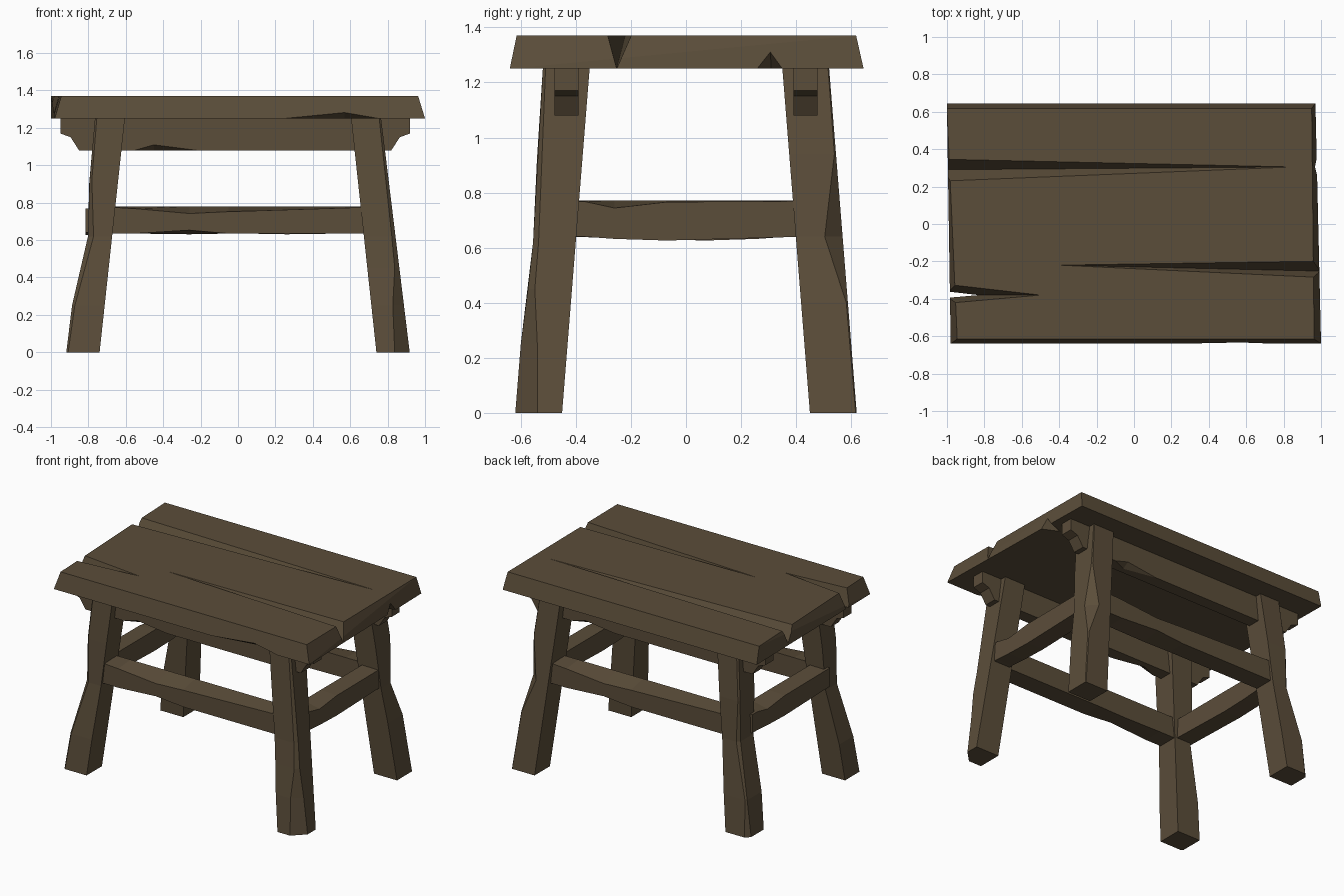
import bpy, bmesh

if "Cube" in bpy.data.objects:
    bpy.data.objects.remove(bpy.data.objects["Cube"])

wood = bpy.data.materials.new("dark brown wood")
wood.diffuse_color = (0.105, 0.075, 0.042, 1)
wood.use_nodes = True
wood.node_tree.nodes["Principled BSDF"].inputs["Base Color"].default_value = wood.diffuse_color


def finish(bm, name):
    bmesh.ops.recalc_face_normals(bm, faces=bm.faces)
    me = bpy.data.meshes.new(name)
    bm.to_mesh(me)
    bm.free()
    me.materials.append(wood)
    ob = bpy.data.objects.new(name, me)
    bpy.context.collection.objects.link(ob)
    return ob


def hulls(name, groups):
    """One mesh made of a convex solid per group of points."""
    bm = bmesh.new()
    for pts in groups:
        bmesh.ops.convex_hull(bm, input=[bm.verts.new(p) for p in pts])
    return finish(bm, name)


def loft(name, rings):
    """Skin between rings of equal length and cap both ends."""
    bm = bmesh.new()
    rows = [[bm.verts.new(p) for p in r] for r in rings]
    n = len(rows[0])
    for a, b in zip(rows, rows[1:]):
        for i in range(n):
            j = (i + 1) % n
            bm.faces.new((a[i], a[j], b[j], b[i]))
    bm.faces.new(rows[0])
    bm.faces.new(rows[-1])
    return finish(bm, name)


def carve(ob, groups):
    """Cut wedges out of an object, then drop the cutter."""
    cutter = hulls("cutter", groups)
    cutter.hide_render = True
    mod = ob.modifiers.new("carve", 'BOOLEAN')
    mod.operation = 'DIFFERENCE'
    mod.solver = 'EXACT'
    mod.object = cutter
    bpy.context.view_layer.objects.active = ob
    bpy.ops.object.modifier_apply(modifier=mod.name)
    bpy.data.objects.remove(cutter)


def crack(x, y0, y1, z, ym, zm, tip):
    """Tapering V wedge: open edge y0..y1 at z, bottom at ym, zm."""
    return [(x, y0, z), (x, y1, z), (x, ym, zm), tip]


def chip(x0, x1, xm, y, z, h, depth):
    """Long splinter broken from a lower edge; y is the outer face."""
    s = 1 if y > 0 else -1
    return [(x0, y + s * .003, z - .003), (x1, y + s * .003, z - .003),
            (xm, y + s * .006, z + h), (xm, y - s * depth, z - .003)]


# table top: slab with slanted edges, cracks and splinters
top = hulls("table_top", [[
    (-.98, -.64, 1.25), (1, -.64, 1.25), (.97, .645, 1.25), (-1, .645, 1.25),
    (-.945, -.615, 1.37), (.963, -.615, 1.37), (.95, .618, 1.37), (-1, .618, 1.37)]])
carve(top, [
    crack(-1.05, .225, .35, 1.376, .29, 1.26, (.85, .305, 1.37)),
    crack(1.05, -.29, -.195, 1.376, -.253, 1.245, (-.4, -.22, 1.37)),
    crack(-1.05, -.43, -.315, 1.376, -.38, 1.17, (-.5, -.38, 1.37)),
    crack(1.0, .245, .362, 1.245, .305, 1.33, (.86, .31, 1.245)),
    chip(.2, .78, .57, -.64, 1.25, .04, .06)])

# long rails under the top with stepped ends
for s, name in ((-1, "front_rail"), (1, "back_rail")):
    outline = [(-.95, 1.25), (-.95, 1.17), (-.895, 1.15), (-.85, 1.08),
               (.82, 1.08), (.865, 1.15), (.92, 1.17), (.92, 1.25)]
    rail = loft(name, [[(x, s * y, z) for x, z in outline] for y in (.39, .477)])
    carve(rail, [chip(-.57 * -s, -.18 * -s, -.45 * -s, s * .477, 1.08, .033, .05)])


# splayed legs: (height, outer x pinch, outer y pinch, corner wear)
def leg(name, sx, sy, wear):
    rings = []
    for z, px, py, c in wear:
        t = z / 1.25
        xi, xo = .74 - .135 * t, .918 - .153 * t - px
        yi, yo = .45 - .10 * t, .62 - .10 * t - py
        rings.append([(sx * x, sy * y, z) for x, y in (
            (xi, yi), (xo, yi), (xo, yo - c), (xo - c, yo), (xi, yo))])
    loft(name, rings)


leg("front_left_leg", -1, -1, [(0, 0, 0, .01), (.25, 0, 0, .015), (.62, .04, .015, .03),
                               (.92, .012, .005, .012), (1.25, 0, 0, .01)])
leg("front_right_leg", 1, -1, [(0, 0, 0, .08), (.25, 0, 0, .06), (.45, 0, .01, .025),
                               (.62, 0, .015, .02), (1.25, 0, 0, .01)])
leg("back_right_leg", 1, 1, [(0, 0, 0, .004), (.4, 0, 0, .006), (.64, .01, 0, .065),
                             (.94, 0, 0, .006), (1.25, 0, 0, .004)])
leg("back_left_leg", -1, 1, [(0, 0, 0, .03), (.25, 0, 0, .01), (.62, .04, .01, .02),
                             (.9, .012, 0, .01), (1.25, 0, 0, .01)])


# stretchers: (position, top edge wear, bottom edge wear, bottom sag)
def stretcher(name, along_x, side, inner, outer, z0, z1, wear):
    rings = []
    for u, d, r, sag in wear:
        sec = [(inner, z0 - sag), (outer, z0 - sag + r), (outer, z1 - d), (inner, z1)]
        rings.append([(u, side * v, z) if along_x else (side * v, u, z) for v, z in sec])
    loft(name, rings)


long_wear = [(-.7, .003, 0, 0), (-.55, .012, 0, 0), (-.26, .038, .022, .004),
             (-.05, .028, 0, 0), (.7, .004, 0, 0)]
side_wear = [(-.43, .003, 0, 0), (-.37, .004, 0, 0), (-.26, .028, 0, .008),
             (-.07, .006, 0, .014), (.43, .003, 0, 0)]
for s, lname, sname in ((-1, "front_stretcher", "left_stretcher"),
                        (1, "back_stretcher", "right_stretcher")):
    # opposite sides carry the same wear turned half way round
    stretcher(lname, True, s, .405, .54, .635, .78,
              [(-s * u, d, r, g) for u, d, r, g in long_wear])
    stretcher(sname, False, s, .69, .815, .64, .772,
              [(s * u, d, r, g) for u, d, r, g in side_wear])
